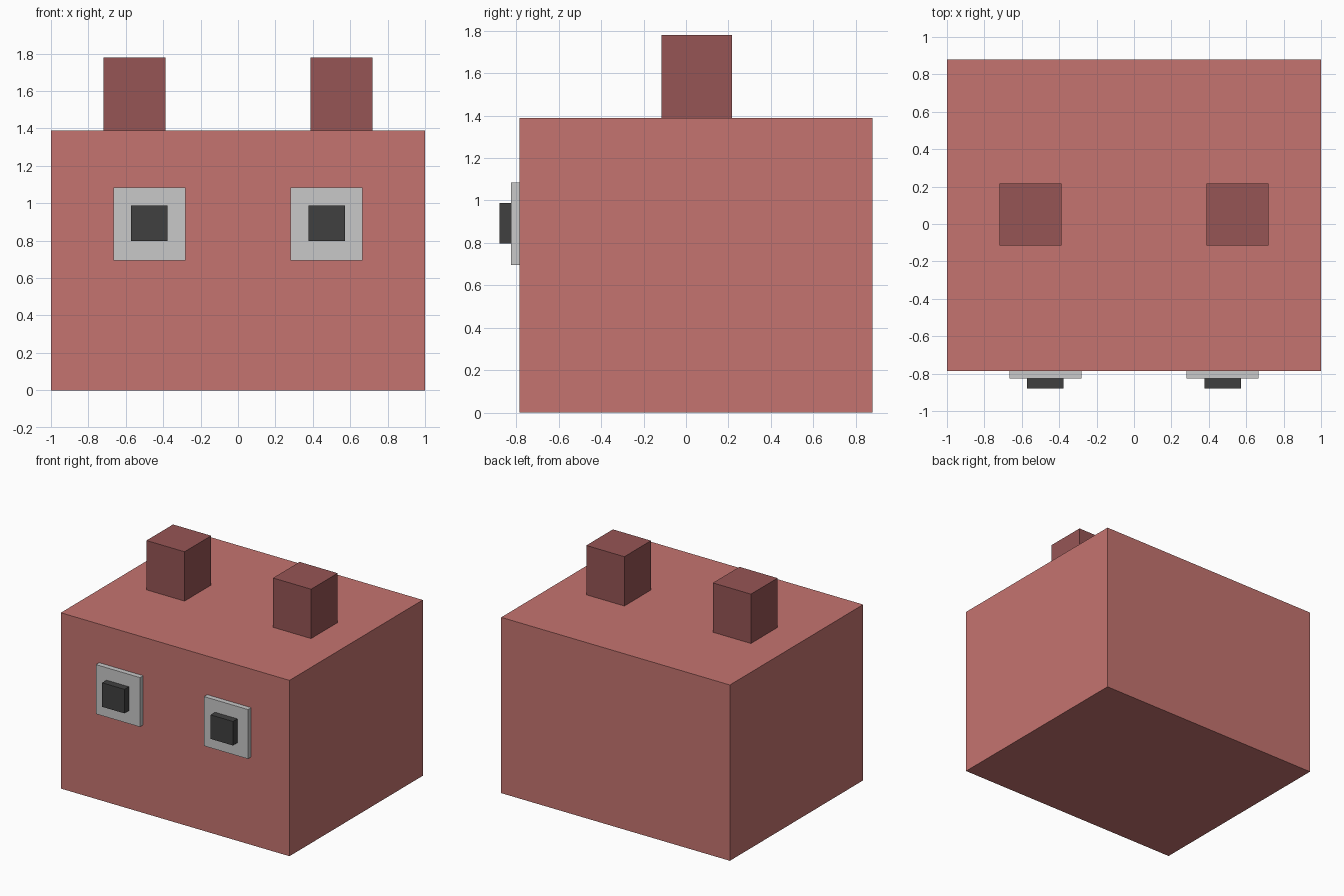
import bpy

if "Cube" in bpy.data.objects:
    bpy.data.objects.remove(bpy.data.objects["Cube"])


def material(name, rgb):
    mat = bpy.data.materials.new(name)
    mat.diffuse_color = (*rgb, 1.0)
    mat.use_nodes = True
    mat.node_tree.nodes["Principled BSDF"].inputs["Base Color"].default_value = mat.diffuse_color
    return mat


coral = material("coral", (0.558, 0.174, 0.162))
maroon = material("dark_red", (0.305, 0.091, 0.091))
pale = material("light_grey", (0.578, 0.578, 0.578))
dark = material("charcoal", (0.051, 0.051, 0.051))


def box(name, x, y, z, mat):
    """Box from (min, max) ranges along each axis."""
    ranges = (x, y, z)
    bpy.ops.mesh.primitive_cube_add(size=1, location=[(a + b) / 2 for a, b in ranges])
    obj = bpy.context.object
    obj.name = name
    obj.scale = [b - a for a, b in ranges]
    bpy.ops.object.transform_apply(location=False, rotation=False, scale=True)
    obj.data.materials.append(mat)
    return obj


# Block body
box("body", (-1.0, 1.0), (-0.785, 0.88), (0.0, 1.39), coral)

# Paired ears, eyes and pupils
for side, s in (("left", -1), ("right", 1)):
    def span(inner, outer):
        return tuple(sorted((s * inner, s * outer)))

    box(f"{side}_ear", span(0.387, 0.72), (-0.115, 0.217), (1.39, 1.78), maroon)
    box(f"{side}_eye", span(0.28, 0.665), (-0.825, -0.785), (0.695, 1.085), pale)
    box(f"{side}_pupil", span(0.377, 0.572), (-0.88, -0.825), (0.797, 0.987), dark)
